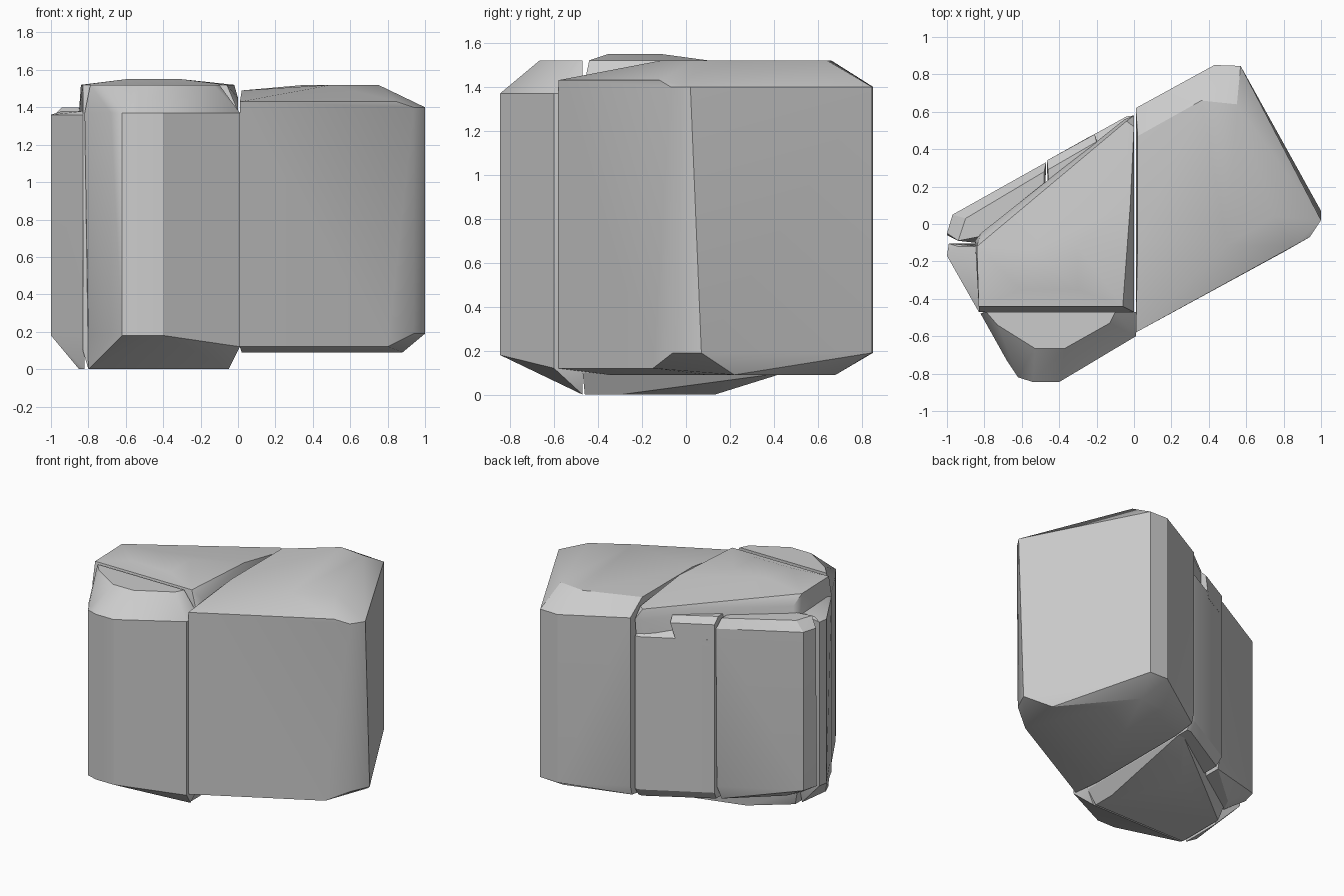
import bpy
import bmesh
import math

default_cube = bpy.data.objects.get("Cube")
if default_cube:
    bpy.data.objects.remove(default_cube, do_unlink=True)

# One plain stone colour
stone = bpy.data.materials.new("grey_stone")
stone.use_nodes = True
stone_colour = (0.6, 0.6, 0.6, 1)
stone.diffuse_color = stone_colour
stone.node_tree.nodes["Principled BSDF"].inputs["Base Color"].default_value = stone_colour


def at(height, *outline):
    """Lift a plan outline to one height."""
    return [(x, y, height) for x, y in outline]


def boulder(name, *rings):
    """Wrap stacked outlines in a chamfered convex block."""
    bm = bmesh.new()
    for ring in rings:
        for point in ring:
            bm.verts.new(point)
    hull = bmesh.ops.convex_hull(bm, input=bm.verts[:])
    spare = [item for item in set(hull["geom_interior"] + hull["geom_unused"])
             if isinstance(item, bmesh.types.BMVert)]
    bmesh.ops.delete(bm, geom=spare, context="VERTS")
    bmesh.ops.dissolve_limit(bm, angle_limit=math.radians(1),
                             verts=bm.verts[:], edges=bm.edges[:])
    bmesh.ops.recalc_face_normals(bm, faces=bm.faces[:])
    mesh = bpy.data.meshes.new(name)
    bm.to_mesh(mesh)
    bm.free()
    mesh.materials.append(stone)
    block = bpy.data.objects.new(name, mesh)
    bpy.context.collection.objects.link(block)
    bpy.ops.object.select_all(action="DESELECT")
    block.select_set(True)
    bpy.context.view_layer.objects.active = block
    bpy.ops.object.shade_smooth_by_angle(angle=math.radians(28))
    return block


# Large block with a gently rising top
boulder(
    "large_block",
    at(.09, (.02, -.35), (.75, .1), (.88, .22), (.5, .68), (.02, .45)),
    at(.12, (.01, -.58), (.8, -.15), (.01, .6)),
    at(.19, (.94, -.06), (1, .07), (.57, .845), (.43, .85), (.01, .62)),
    at(1.4, (.94, -.07), (1, .02), (.57, .845), (.43, .85), (.01, .62)),
    at(1.43, (.01, -.58), (.85, -.12)),
    at(1.49, (.02, -.1), (.02, .47)),
    at(1.52, (.36, .66), (.55, .64), (.75, .04), (.5, -.11)),
)

# Tall middle block that overhangs the rear slabs
boulder(
    "middle_block",
    at(0, (-.8, -.46), (-.06, -.46), (-.06, -.3), (-.3, .13), (-.55, .1), (-.8, -.1)),
    at(.1, (-.83, -.47), (-.83, -.08), (-.05, .45), (0, .45), (0, -.47)),
    at(1.38, (-.83, -.47), (-.85, -.09), (-.05, .56), (0, .58), (0, -.47)),
    at(1.45, (-.82, -.05), (-.04, .55), (0, .52), (0, -.4)),
    at(1.52, (-.83, -.44), (-.84, -.12), (-.06, -.44), (-.02, .1)),
    at(1.55, (-.6, -.35), (-.3, -.35), (-.3, -.12), (-.55, -.13)),
)

# Front block with sloping base and shoulders
boulder(
    "front_block",
    at(0, (-.8, -.47), (-.05, -.47)),
    at(.12, (.01, -.6), (.01, -.47)),
    at(.18, (-.8, -.5), (-.68, -.73), (-.62, -.82), (-.54, -.845), (-.4, -.845)),
    at(1.37, (-.82, -.48), (-.68, -.73), (-.62, -.82), (-.54, -.845), (-.4, -.845),
       (.01, -.6), (.01, -.47)),
    at(1.52, (-.79, -.47), (-.73, -.54), (-.53, -.665), (-.37, -.665),
       (-.13, -.53), (-.1, -.47)),
)

# Low slab at the outer rear
boulder(
    "outer_rear_slab",
    at(.1, (-.85, -.1), (-.8, 0), (-.48, .28), (-.48, 0)),
    at(.2, (-1, -.06), (-.97, .05), (-.47, .32)),
    at(1.34, (-1, -.05), (-.97, .05), (-.47, .33)),
    at(1.4, (-.94, -.09), (-.9, .03), (-.48, .28), (-.48, 0)),
)

# Narrow stone on the outer side
boulder(
    "side_stone",
    at(0, (-.85, -.38), (-.82, -.45), (-.82, -.15)),
    at(.18, (-1, -.17), (-.99, -.105), (-.82, -.105), (-.82, -.47)),
    at(1.36, (-1, -.17), (-.99, -.105), (-.83, -.47)),
    at(1.38, (-.94, -.12), (-.82, -.12), (-.82, -.44)),
)

# Inner rear slab and the broken shoulder above it
rear_plan = [(-.465, .34), (-.04, .575), (0, .58), (0, .2), (-.46, .05)]
boulder(
    "inner_rear_slab",
    at(.1, (-.45, .3), (-.03, .54), (0, .54), (0, .2), (-.45, .05)),
    at(.16, *rear_plan),
    at(1.26, *rear_plan),
    at(1.3, (-.46, .3), (-.03, .53), (0, .5), (0, .2)),
)
boulder(
    "rear_shoulder",
    at(1.22, (-.465, .34), (-.25, .46), (-.2, .3), (-.46, .05)),
    at(1.37, (-.465, .34), (-.21, .48), (-.15, .3), (-.46, .05)),
    at(1.41, (-.46, .29), (-.2, .44), (-.2, .3), (-.45, .1)),
)
